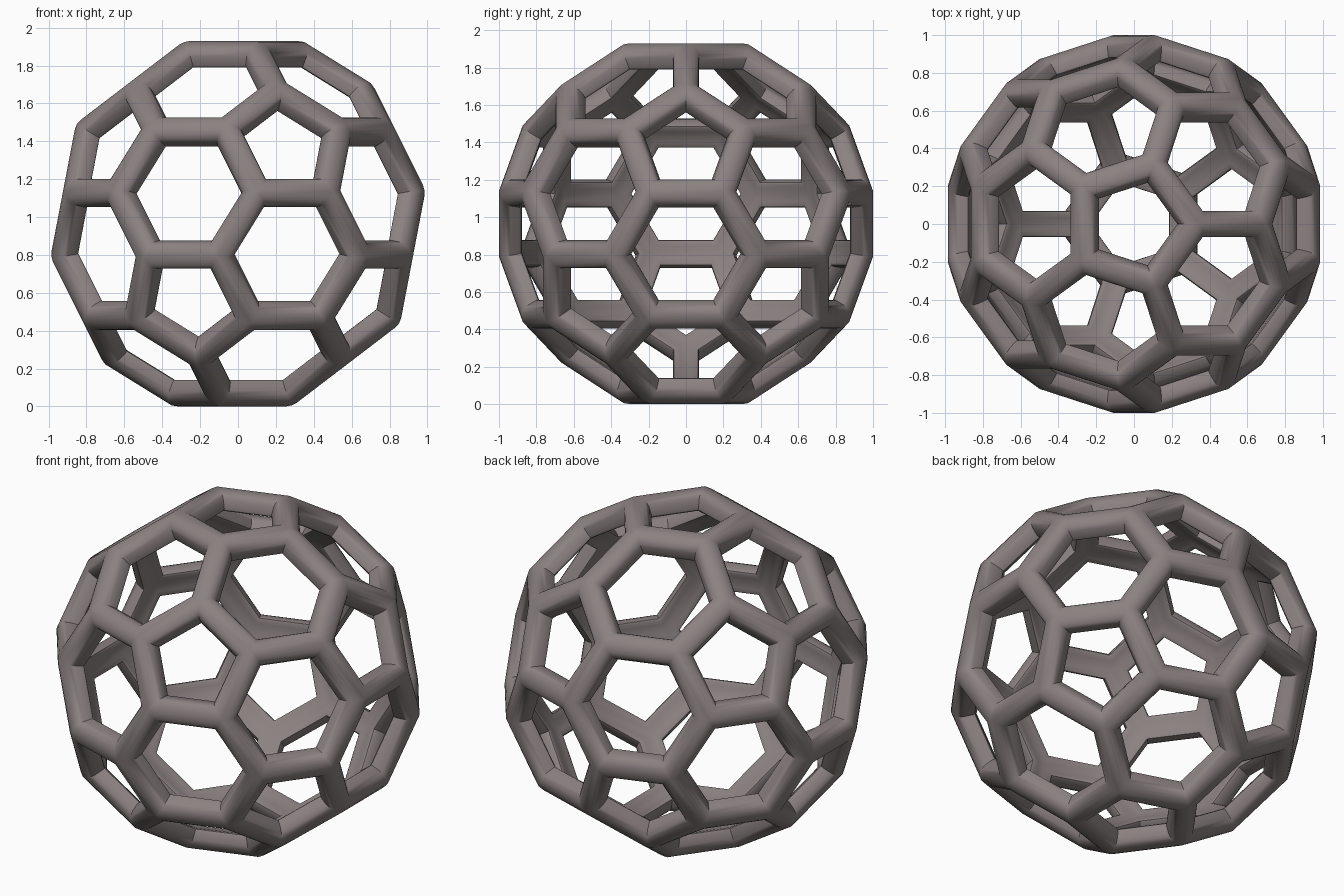
import bpy, bmesh, math

if "Cube" in bpy.data.objects:
    bpy.data.objects.remove(bpy.data.objects["Cube"])

RADIUS, CENTRE_Z = 1.021, 0.965

# Half cross-section of a strut: (inset into the face, radial shift)
PROFILE = [(0, 0), (.030, .006), (.049, .004), (.062, -.004), (.071, -.018), (.075, -.036),
           (.075, -.082), (.070, -.096), (.058, -.105), (.035, -.112), (0, -.122)]

# Truncated icosahedron faces cut from an icosahedron
ico = bmesh.new()
bmesh.ops.create_icosphere(ico, subdivisions=1, radius=1)


def cut(a, b):
    return (a.co * 2 + b.co).normalized() * RADIUS


faces = []
for f in ico.faces:
    vs = list(f.verts)
    ring = []
    for i in range(3):
        a, b = vs[i], vs[(i + 1) % 3]
        ring += [cut(a, b), cut(b, a)]
    faces.append(ring)
for v in ico.verts:
    loop, ring = v.link_loops[0], []
    for _ in range(5):
        ring.append(cut(v, loop.edge.other_vert(v)))
        loop = loop.link_loop_prev.link_loop_radial_next
    faces.append(ring)
ico.free()

# Sweep the half profile around the inside of every face
bm = bmesh.new()
for ring in faces:
    n = len(ring)
    centre = sum(ring[1:], ring[0].copy()) / n
    apothem = (ring[0] - centre).length * math.cos(math.pi / n)
    rows = []
    for inset, lift in PROFILE:
        rows.append([bm.verts.new(p.lerp(centre, inset / apothem) + p.normalized() * lift)
                     for p in ring])
    for r0, r1 in zip(rows, rows[1:]):
        for i in range(n):
            j = (i + 1) % n
            bm.faces.new((r0[i], r0[j], r1[j], r1[i]))
bmesh.ops.remove_doubles(bm, verts=bm.verts, dist=0.0005)
bmesh.ops.recalc_face_normals(bm, faces=bm.faces)
bmesh.ops.translate(bm, verts=bm.verts, vec=(0, 0, CENTRE_Z))

mesh = bpy.data.meshes.new("lattice_ball")
bm.to_mesh(mesh)
bm.free()
ball = bpy.data.objects.new("lattice_ball", mesh)
bpy.context.collection.objects.link(ball)
bpy.context.view_layer.objects.active = ball
ball.select_set(True)
bpy.ops.object.shade_smooth_by_angle(angle=math.radians(40))

# Warm dark grey
mat = bpy.data.materials.new("warm_grey")
mat.diffuse_color = (0.26, 0.22, 0.22, 1)
mat.use_nodes = True
mat.node_tree.nodes["Principled BSDF"].inputs["Base Color"].default_value = mat.diffuse_color
mesh.materials.append(mat)
